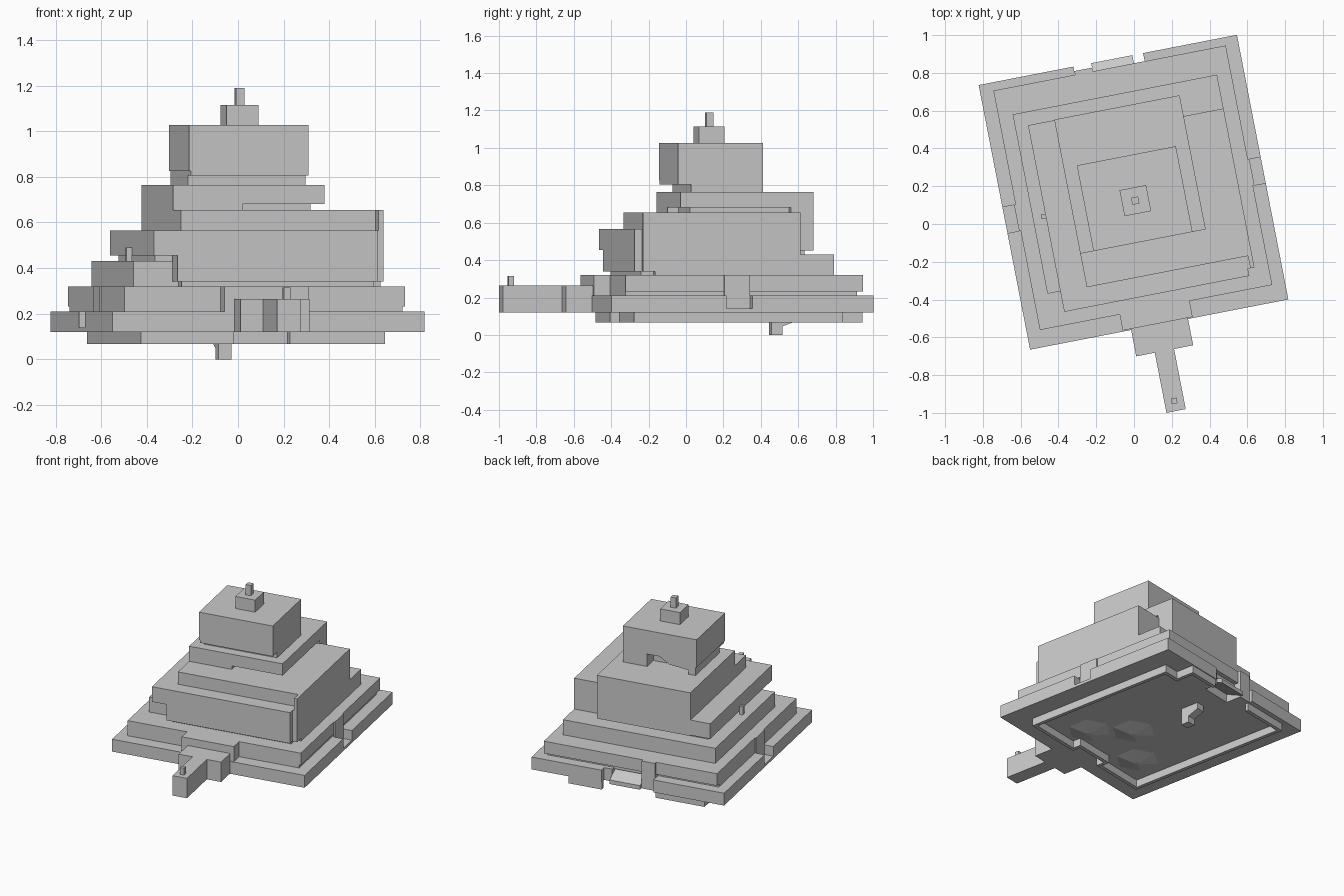
import bpy, bmesh, math
from mathutils import Matrix, Vector

if "Cube" in bpy.data.objects:
    bpy.data.objects.remove(bpy.data.objects["Cube"], do_unlink=True)

TURN = Matrix.Rotation(math.radians(11), 4, "Z")

stone = bpy.data.materials.new("grey_stone")
stone.use_nodes = True
stone.diffuse_color = (0.59, 0.59, 0.59, 1)
stone.node_tree.nodes["Principled BSDF"].inputs["Base Color"].default_value = (0.59, 0.59, 0.59, 1)


def finish(name, bm):
    bmesh.ops.recalc_face_normals(bm, faces=bm.faces)
    bm.transform(TURN)
    mesh = bpy.data.meshes.new(name)
    bm.to_mesh(mesh)
    bm.free()
    mesh.materials.append(stone)
    obj = bpy.data.objects.new(name, mesh)
    bpy.context.collection.objects.link(obj)
    return obj


def box(name, u, v, z):
    bm = bmesh.new()
    size = Matrix.Diagonal((u[1] - u[0], v[1] - v[0], z[1] - z[0], 1))
    centre = Matrix.Translation((sum(u) / 2, sum(v) / 2, sum(z) / 2))
    bmesh.ops.create_cube(bm, size=1, matrix=centre @ size)
    return finish(name, bm)


def post(name, u, v, half, z):
    return box(name, (u - half, u + half), (v - half, v + half), z)


def prism(name, points, direction):
    bm = bmesh.new()
    face = bm.faces.new([bm.verts.new(p) for p in points])
    out = bmesh.ops.extrude_face_region(bm, geom=[face])
    moved = [g for g in out["geom"] if isinstance(g, bmesh.types.BMVert)]
    bmesh.ops.translate(bm, verts=moved, vec=Vector(direction))
    return finish(name, bm)


def cut(target, cutter):
    cutter.hide_render = True
    mod = target.modifiers.new("cut", "BOOLEAN")
    mod.operation = "DIFFERENCE"
    mod.solver = "EXACT"
    mod.object = cutter
    bpy.context.view_layer.objects.active = target
    bpy.ops.object.modifier_apply(modifier=mod.name)
    bpy.data.objects.remove(cutter, do_unlink=True)


# Base platform, as an outline with side and back notches
U0, U1, V0, V1 = -0.667, 0.726, -0.548, 0.879
IN0, IN1, BACK, RAMP = -0.596, 0.657, 0.835, 0.74
outline = [(U0, V0), (U1, V0), (U1, 0.08), (IN1, 0.08), (IN1, 0.22), (U1, 0.22), (U1, V1),
           (0.22, V1), (0.22, BACK), (0.162, BACK), (0.162, RAMP), (-0.06, RAMP), (-0.06, BACK),
           (-0.156, BACK), (-0.156, V1), (U0, V1), (U0, 0.22), (IN0, 0.22), (IN0, 0.08), (U0, 0.08)]
prism("base_platform", [(u, v, 0.12) for u, v in outline], (0, 0, 0.09))

# Floors and back panels of the side notches
for side, floor, panel in (("right", (U0, IN0), (IN0 - 0.008, IN0)), ("left", (IN1, U1), (IN1, IN1 + 0.008))):
    box(side + "_notch_floor", floor, (0.08, 0.22), (0.12, 0.14))
    box(side + "_notch_panel", panel, (0.08, 0.22), (0.13, 0.32))

# Back entrance ramp and its pier
prism("back_ramp", [(-0.06, V1, 0.12), (-0.06, V1, 0.15), (-0.06, RAMP, 0.21), (-0.06, RAMP, 0.18)],
      (0.222, 0, 0))
box("back_pier", (-0.156, -0.06), (BACK - 0.03, 0.855), (0.12, 0.32))

# Terraces
box("lower_terrace_foot", (IN0, IN1 - 0.012), (-0.456, BACK - 0.03), (0.20, 0.24))
box("lower_terrace", (IN0, IN1), (-0.456, BACK), (0.232, 0.32))
box("entrance_terrace", (-0.166, 0.211), (-0.542, -0.44), (0.20, 0.32))
box("middle_terrace", (-0.52, 0.582), (-0.275, 0.692), (0.32, 0.43))
box("overhanging_terrace", (-0.451, 0.36), (-0.386, 0.62), (0.455, 0.565))
box("overhang_core", (-0.42, 0.34), (-0.25, 0.58), (0.42, 0.46))
box("front_wall", (-0.345, 0.547), (-0.386, -0.27), (0.34, 0.565))
box("front_wall_foot", (-0.32, 0.54), (-0.35, -0.27), (0.31, 0.345))
box("corner_wall", (0.4, 0.56), (-0.347, -0.27), (0.34, 0.565))
box("corner_pier", (0.56, 0.582), (-0.347, -0.27), (0.34, 0.655))
box("main_hall", (-0.306, 0.582), (-0.281, 0.51), (0.32, 0.655))
box("main_hall_edge", (-0.309, -0.2), (-0.281, -0.1), (0.56, 0.655))
upper = box("upper_terrace", (-0.309, 0.367), (-0.1, 0.623), (0.45, 0.765))
cut(upper, box("ledge_cutter", (0.0, 0.5), (-0.2, -0.04), (0.4, 0.68)))
cut(upper, box("side_ledge_cutter", (0.315, 0.5), (-0.2, 0.5), (0.4, 0.68)))

# Top tower with a raised front edge and a back opening
tower = box("tower", (-0.238, 0.296), (-0.1, 0.362), (0.76, 1.027))
cut(tower, box("front_edge_cutter", (-0.4, 0.4), (-0.2, -0.03), (0.7, 0.805)))
cut(tower, box("side_edge_cutter", (-0.4, -0.23), (-0.2, 0.5), (0.7, 0.825)))
arch = [(0.12, 0.75), (0.12, 0.855), (0.03, 0.855), (-0.04, 0.81), (-0.18, 0.795), (-0.18, 0.75)]
cut(tower, prism("arch_cutter", [(u, 0.26, z) for u, z in arch], (0, 0.2, 0)))
box("roof_block", (-0.041, 0.102), (0.05, 0.19), (1.027, 1.115))
post("roof_post", 0.03, 0.12, 0.019, (1.115, 1.19))

# Entrance causeway
box("causeway_head", (-0.122, 0.185), (-0.69, -0.45), (0.12, 0.265))
box("causeway", (-0.022, 0.082), (-1.014, -0.6), (0.12, 0.265))
post("causeway_post", 0.03, -0.96, 0.015, (0.265, 0.315))
post("terrace_post", -0.463, 0.131, 0.012, (0.43, 0.49))

# Rim walls under the base, with an inset behind the causeway and a jog at the back left
T = 0.025
R0, R1, F, B = -0.51, 0.58, -0.395, 0.845
JOG_U, JOG_V, OUT_V = 0.46, 0.74, 0.873
walls = [("right", (R0, R0 + T), (F, B)),
         ("left", (R1 - T, R1), (F, JOG_V)),
         ("back_right", (R0, -0.156), (B - T, B)),
         ("back_left", (0.22, JOG_U), (OUT_V - T, OUT_V)),
         ("back_jog", (JOG_U - T, R1), (JOG_V - T, JOG_V)),
         ("back_return", (JOG_U - T, JOG_U), (JOG_V - T, OUT_V)),
         ("front_right", (R0, -0.12), (F, F + T)),
         ("front_left", (0.18, R1), (F, F + T)),
         ("front_inset", (-0.12, 0.18), (F + 0.06, F + 0.06 + T)),
         ("front_return_right", (-0.12, -0.12 + T), (F, F + 0.06 + T)),
         ("front_return_left", (0.18 - T, 0.18), (F, F + 0.06 + T))]
for side, u, v in walls:
    box("rim_" + side, u, v, (0.066, 0.13))

# Hanging foot under the base
post("foot", 0.03, 0.483, 0.03, (0, 0.05))
prism("foot_bracket", [(0.0, 0.453, 0.045), (0.0, 0.513, 0.045), (0.0, 0.59, 0.075),
                       (0.0, 0.59, 0.12), (0.0, 0.453, 0.12)], (0.06, 0, 0))

# Shallow facets under the base
for i, (u, v) in enumerate([(0.22, -0.2), (0.03, 0.02), (-0.28, -0.2)]):
    bm = bmesh.new()
    bmesh.ops.create_cone(bm, segments=6, radius1=0.02, radius2=0.15, depth=0.03, cap_ends=True,
                          matrix=Matrix.Translation((u, v, 0.106)))
    finish("underside_facet_%d" % (i + 1), bm)
